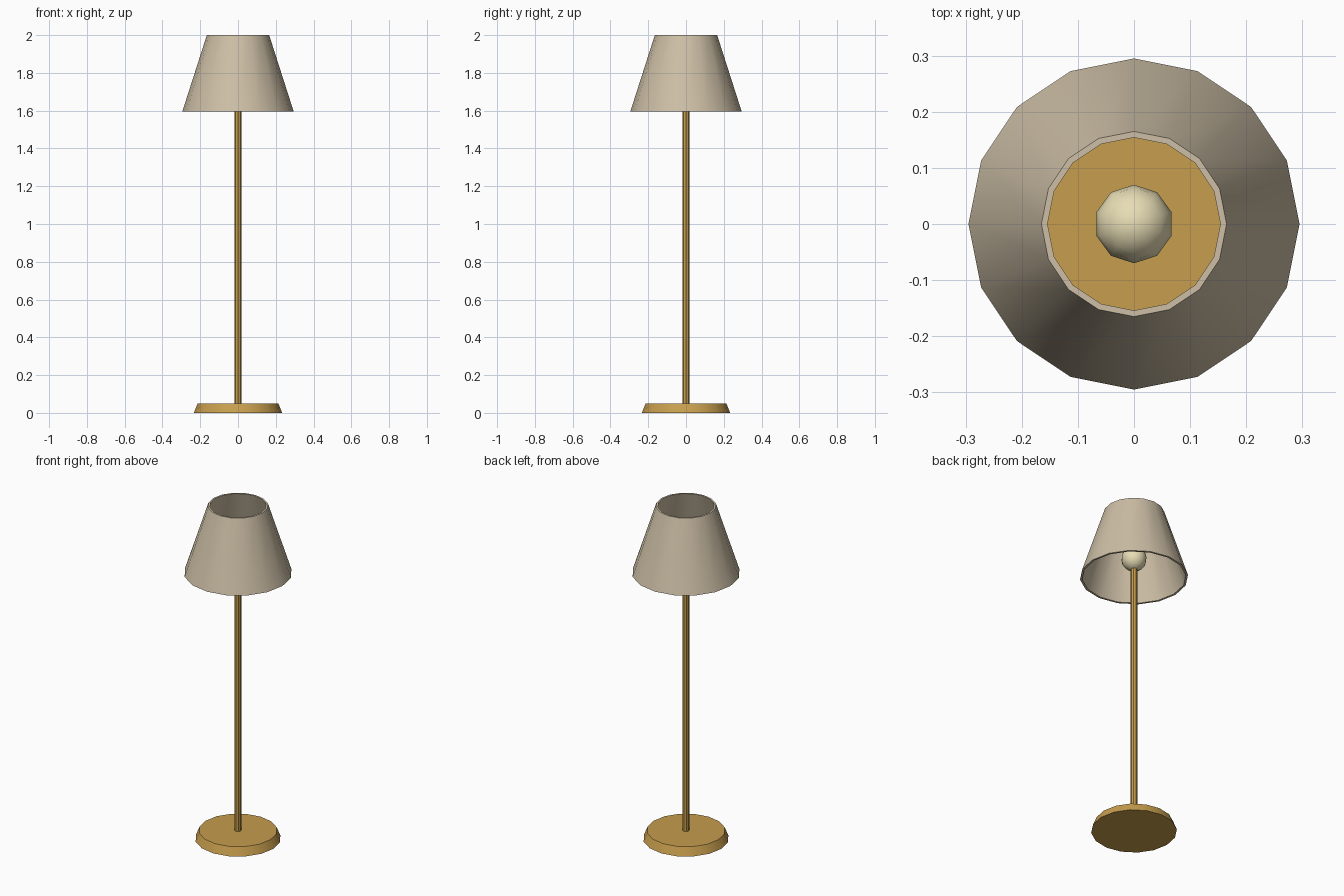
import bpy, math

if "Cube" in bpy.data.objects:
    bpy.data.objects.remove(bpy.data.objects["Cube"])


def material(name, rgb):
    m = bpy.data.materials.new(name)
    m.diffuse_color = (*rgb, 1)
    m.use_nodes = True
    m.node_tree.nodes["Principled BSDF"].inputs["Base Color"].default_value = m.diffuse_color
    return m


brass = material("brass", (0.57, 0.34, 0.075))
fabric = material("beige_fabric", (0.61, 0.52, 0.38))
glow = material("cream_glass", (0.80, 0.72, 0.46))


def finish(obj, name, mat):
    obj.name = name
    obj.data.materials.append(mat)
    bpy.context.view_layer.objects.active = obj
    obj.select_set(True)
    bpy.ops.object.shade_smooth_by_angle(angle=math.radians(40))
    obj.select_set(False)


def lathe(name, profile, sides, mat, closed=False):
    """Revolve (radius, z) points; open profiles get end caps."""
    verts, faces = [], []
    n = len(profile)
    for i in range(sides):
        a = 2 * math.pi * i / sides
        verts += [(r * math.cos(a), r * math.sin(a), z) for r, z in profile]
    for i in range(sides):
        j = (i + 1) % sides
        for k in range(n if closed else n - 1):
            k2 = (k + 1) % n
            faces.append((i * n + k, j * n + k, j * n + k2, i * n + k2))
    if not closed:
        faces.append([i * n for i in reversed(range(sides))])
        faces.append([i * n + n - 1 for i in range(sides)])
    mesh = bpy.data.meshes.new(name)
    mesh.from_pydata(verts, [], faces)
    obj = bpy.data.objects.new(name, mesh)
    bpy.context.collection.objects.link(obj)
    finish(obj, name, mat)


# Tapered base disc and pole
lathe("base", [(0.234, 0), (0.214, 0.05)], 16, brass)
lathe("pole", [(0.018, 0.04), (0.018, 1.655)], 8, brass)

# Hollow shade with thin wall
lathe("shade", [(0.295, 1.595), (0.165, 2.0), (0.154, 2.0), (0.283, 1.595)],
      16, fabric, closed=True)

# Bulb
bpy.ops.mesh.primitive_uv_sphere_add(segments=10, ring_count=8, radius=0.07,
                                     location=(0, 0, 1.71))
bulb = bpy.context.object
# put a vertex of the ten-sided outline on the x axis
bulb.rotation_euler.z = 0
finish(bulb, "bulb", glow)
